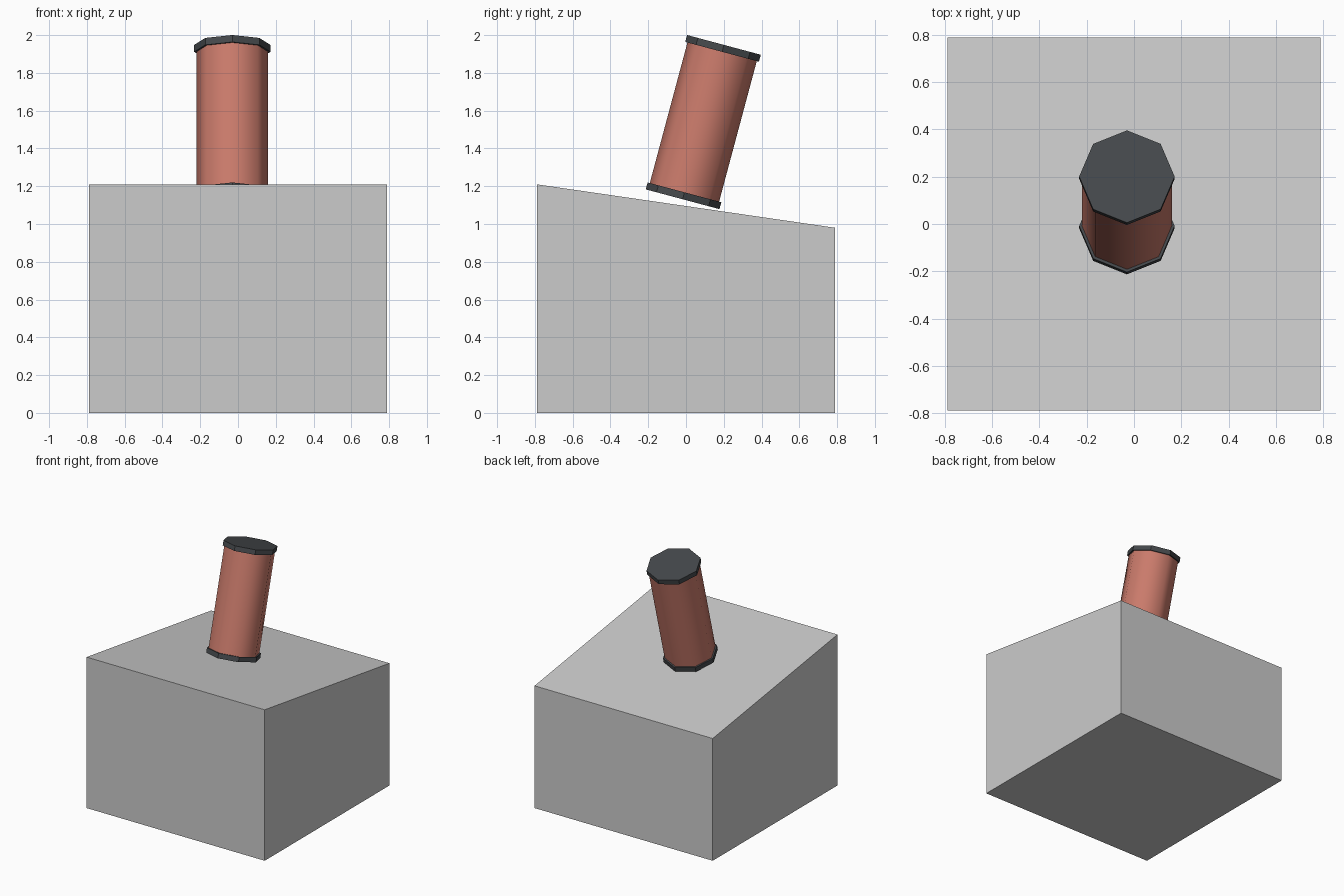
import bpy, bmesh
from math import radians
from mathutils import Matrix, Vector

if "Cube" in bpy.data.objects:
    bpy.data.objects.remove(bpy.data.objects["Cube"])


def material(name, color):
    m = bpy.data.materials.new(name)
    m.diffuse_color = color
    m.use_nodes = True
    m.node_tree.nodes["Principled BSDF"].inputs["Base Color"].default_value = m.diffuse_color
    return m


def add_object(name, bm, mat=None):
    mesh = bpy.data.meshes.new(name)
    bm.to_mesh(mesh)
    bm.free()
    ob = bpy.data.objects.new(name, mesh)
    bpy.context.collection.objects.link(ob)
    if mat:
        mesh.materials.append(mat)
    return ob


# Leaning frame shared by the post and its two caps; local z runs along the post
LEAN = Matrix.Translation((-0.03, -0.018, 1.131)) @ Matrix.Rotation(radians(-15), 4, 'X')


def drum(name, radius, z0, z1, mat, smooth=False):
    bm = bmesh.new()
    bmesh.ops.create_cone(bm, cap_ends=True, segments=8, radius1=radius, radius2=radius,
                          depth=z1 - z0, matrix=Matrix.Translation((0, 0, (z0 + z1) / 2)))
    for f in bm.faces:
        f.smooth = smooth and len(f.verts) == 4
    # keep the end rims crisp on the smooth post
    for e in bm.edges:
        e.smooth = not any(len(f.verts) == 8 for f in e.link_faces)
    bm.transform(LEAN)
    return add_object(name, bm, mat)


# Plinth: a block whose top slopes down towards the back
bm = bmesh.new()
bmesh.ops.create_cube(bm, size=1.58)
for v in bm.verts:
    top = 1.21 if v.co.y < 0 else 0.98
    v.co.z = top if v.co.z > 0 else 0
add_object("sloped_plinth", bm)

# Leaning post with an overhanging cap at each end
clay = material("clay", (0.6, 0.2, 0.15, 1))
dark = material("dark", (0.06, 0.066, 0.072, 1))
drum("post", 0.19, 0.02, 0.826, clay, smooth=True)
drum("lower_cap", 0.202, 0.0, 0.038, dark)
drum("upper_cap", 0.202, 0.808, 0.846, dark)
